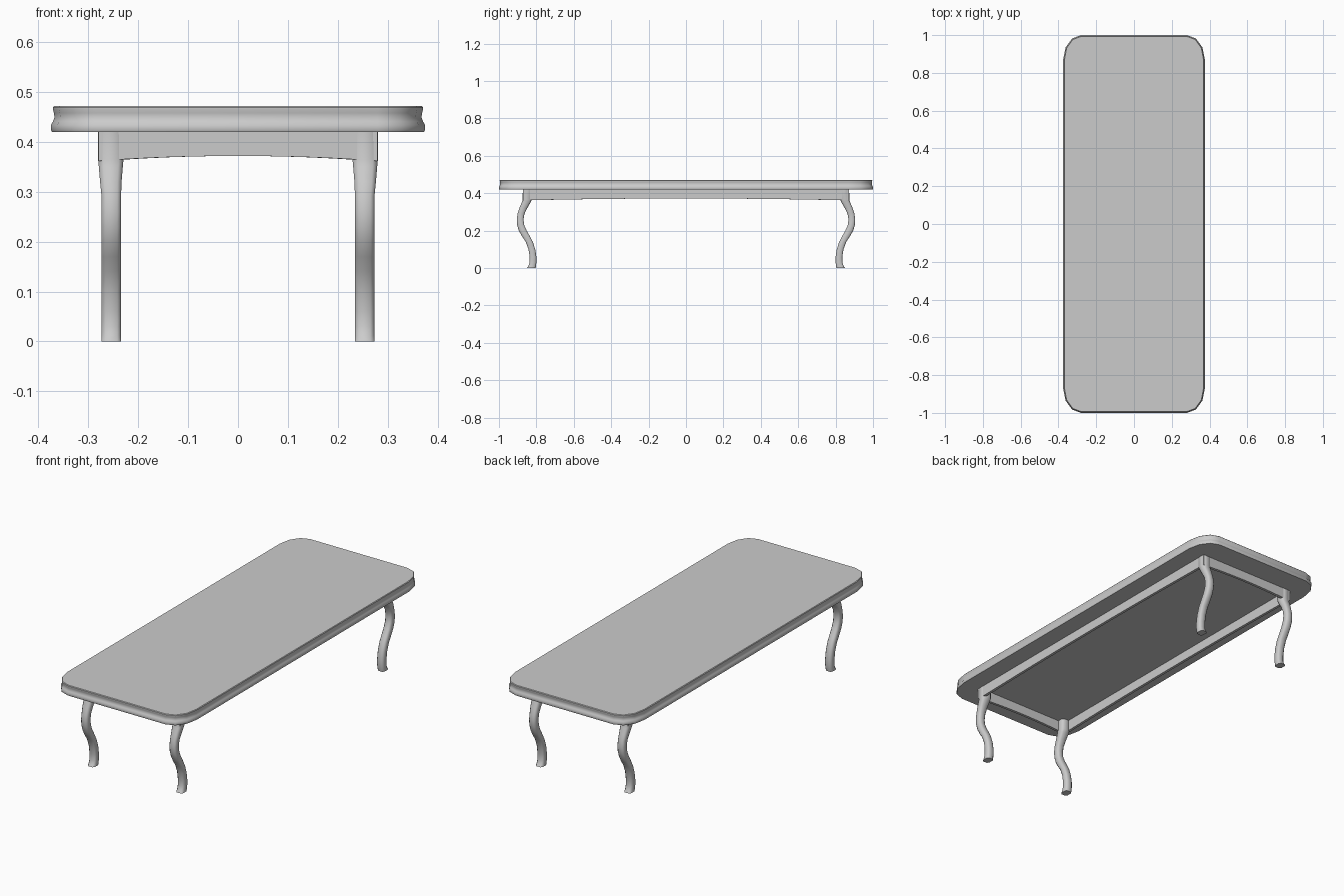
import bpy, bmesh
from math import sin, cos, pi, radians

if "Cube" in bpy.data.objects:
    bpy.data.objects.remove(bpy.data.objects["Cube"])


def finish(name, bm, angle=40):
    bmesh.ops.recalc_face_normals(bm, faces=bm.faces[:])
    me = bpy.data.meshes.new(name)
    bm.to_mesh(me)
    bm.free()
    ob = bpy.data.objects.new(name, me)
    bpy.context.collection.objects.link(ob)
    bpy.ops.object.select_all(action='DESELECT')
    ob.select_set(True)
    bpy.context.view_layer.objects.active = ob
    bpy.ops.object.shade_smooth_by_angle(angle=radians(angle))
    return ob


def loft(bm, sections, caps=True):
    # Skin a stack of equal-length point loops
    rings = [[bm.verts.new(p) for p in s] for s in sections]
    n = len(rings[0])
    for a, b in zip(rings, rings[1:]):
        for i in range(n):
            j = (i + 1) % n
            bm.faces.new((a[i], a[j], b[j], b[i]))
    if caps:
        bm.faces.new(rings[0])
        bm.faces.new(rings[-1])


def rounded_outline(inset, z, hx=0.375, hy=1.0, rx=0.095, ry=0.13, seg=3):
    pts = []
    corners = [(1, 1), (-1, 1), (-1, -1), (1, -1)]
    for c, (sx, sy) in enumerate(corners):
        for k in range(seg + 1):
            a = c * pi / 2 + k / seg * pi / 2
            pts.append((sx * (hx - rx) + (rx - inset) * cos(a),
                        sy * (hy - ry) + (ry - inset) * sin(a), z))
    return pts


# Tabletop with softly moulded edge: (inset, height)
edge = [(0.002, 0.420), (0.0, 0.424), (0.0, 0.434), (0.004, 0.441),
        (0.007, 0.449), (0.006, 0.458), (0.004, 0.465), (0.004, 0.469),
        (0.007, 0.472), (0.03, 0.472)]
bm = bmesh.new()
loft(bm, [rounded_outline(i, z) for i, z in edge])
finish("tabletop", bm)


def frame_outline(hx, hy, z=None, n=12):
    # Rectangle with subdivided sides; without z the lower edge is arched
    corners = [(hx, hy), (-hx, hy), (-hx, -hy), (hx, -hy)]
    pts = []
    for c in range(4):
        (ax, ay), (bx, by) = corners[c], corners[(c + 1) % 4]
        for k in range(n):
            t = k / n
            low = 0.362 + 0.010 * (1 - (2 * t - 1) ** 2)
            pts.append((ax + (bx - ax) * t, ay + (by - ay) * t,
                        low if z is None else z))
    return pts


# Apron: open frame of thin boards with gently arched lower edges
bm = bmesh.new()
loft(bm, [frame_outline(0.28, 0.872, 0.422), frame_outline(0.28, 0.872),
          frame_outline(0.266, 0.858), frame_outline(0.266, 0.858, 0.422)],
     caps=False)
finish("apron", bm)

# Cabriole leg: (z, centre y, depth, centre x, width)
path = [(0.0, 0.827, 0.046, 0.254, 0.039), (0.012, 0.822, 0.040, 0.254, 0.039),
        (0.03, 0.818, 0.036, 0.254, 0.039), (0.06, 0.818, 0.036, 0.254, 0.039),
        (0.10, 0.824, 0.036, 0.254, 0.039), (0.14, 0.838, 0.038, 0.254, 0.039),
        (0.17, 0.856, 0.042, 0.254, 0.039), (0.20, 0.873, 0.042, 0.254, 0.039),
        (0.23, 0.884, 0.038, 0.254, 0.039), (0.26, 0.887, 0.036, 0.254, 0.039),
        (0.29, 0.882, 0.037, 0.254, 0.039), (0.32, 0.870, 0.042, 0.255, 0.043),
        (0.35, 0.855, 0.047, 0.255, 0.048), (0.365, 0.849, 0.049, 0.255, 0.051),
        (0.42, 0.848, 0.049, 0.255, 0.051)]
shape = [(1, .6), (.6, 1), (-.6, 1), (-1, .6),
         (-1, -.6), (-.6, -1), (.6, -1), (1, -.6)]
bm = bmesh.new()
loft(bm, [[(x + w / 2 * u, y + d / 2 * v, z) for u, v in shape]
          for z, y, d, x, w in path])
legs = finish("legs", bm, 50)

# Mirror the leg to all four corners
m = legs.modifiers.new("mirror", 'MIRROR')
m.use_axis = (True, True, False)
m.use_mirror_merge = False
